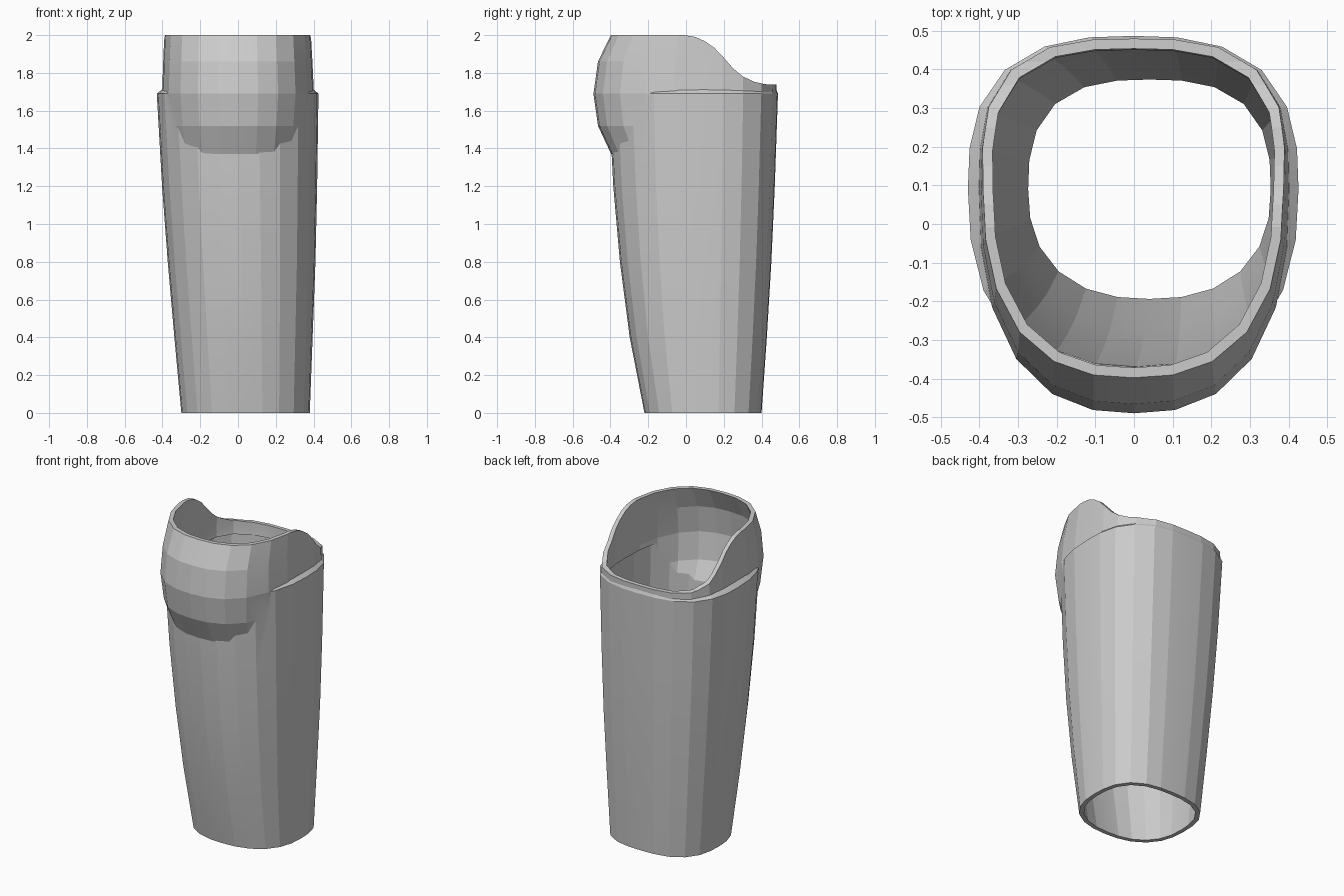
import bpy, bmesh
from math import cos, sin, pi

if "Cube" in bpy.data.objects:
    bpy.data.objects.remove(bpy.data.objects["Cube"])

SEGS = 24


def add_object(name, bm):
    bmesh.ops.recalc_face_normals(bm, faces=bm.faces)
    mesh = bpy.data.meshes.new(name)
    bm.to_mesh(mesh)
    bm.free()
    ob = bpy.data.objects.new(name, mesh)
    bpy.context.collection.objects.link(ob)
    return ob


def loft(name, rings, nf, nb, inset=0.0):
    """Closed solid through rings (z, left, right, front, back)."""
    bm = bmesh.new()
    loops = []
    for z, left, right, front, back in rings:
        cx, cy = (left + right) / 2, 0.09
        a = (right - left) / 2 - inset
        loop = []
        for i in range(SEGS):
            t = 2 * pi * i / SEGS
            c, s = cos(t), sin(t)
            n = nb if s > 0 else nf
            b = (back - cy if s > 0 else cy - front) - inset
            r = (abs(c) ** n + abs(s) ** n) ** (-1 / n)
            loop.append(bm.verts.new((cx + a * r * c, cy + b * r * s, z)))
        loops.append(loop)
    for lo, hi in zip(loops, loops[1:]):
        for i in range(SEGS):
            j = (i + 1) % SEGS
            bm.faces.new((lo[i], lo[j], hi[j], hi[i]))
    bm.faces.new(loops[0][::-1])
    bm.faces.new(loops[-1])
    return add_object(name, bm)


def boolean(ob, other, op):
    other.hide_render = True
    m = ob.modifiers.new(op, 'BOOLEAN')
    m.operation, m.object, m.solver = op, other, 'EXACT'
    bpy.context.view_layer.objects.active = ob
    bpy.ops.object.modifier_apply(modifier=m.name)
    bpy.data.objects.remove(other, do_unlink=True)


# Shin tube, with a bevelled shoulder as its last ring
shin = [(0, -.30, .38, -.22, .40), (.4, -.337, .395, -.298, .428),
        (.8, -.372, .41, -.35, .452), (1.2, -.402, .419, -.385, .47),
        (1.69, -.43, .426, -.41, .487)]
shoulder = (1.722, -.39, .388, -.37, .474)

# Knee cup bulging from the front of the shin
knee = [(1.37, -.36, .36, -.396, .44), (1.52, -.387, .387, -.466, .465),
        (1.69, -.402, .402, -.49, .479), (1.86, -.396, .394, -.466, .482),
        (2.0, -.39, .386, -.398, .482)]

# Hollow cores, one wall thickness smaller
shin_core = [(-.1, -.29, .375, -.20, .392)] + shin[:-1] + [(1.66, -.428, .425, -.408, .486)]
knee_core = [(1.40,) + knee[0][1:]] + knee[1:] + [(2.15, -.38, .38, -.33, .482)]

body = loft("leg_shell", shin + [shoulder], 2.4, 2.75)
boolean(body, loft("knee_cup", knee, 2.5, 3.0), 'UNION')
boolean(body, loft("shin_core", shin_core, 2.4, 2.75, .026), 'DIFFERENCE')
boolean(body, loft("knee_core", knee_core, 2.5, 3.0, .026), 'DIFFERENCE')

# S-shaped scoop that lowers the rim at the back
profile = [(-.02, 2.002), (.05, 1.99), (.1, 1.968), (.15, 1.933), (.2, 1.88),
           (.25, 1.823), (.3, 1.782), (.36, 1.753), (.42, 1.74), (.6, 1.733),
           (.6, 2.3), (-.02, 2.3)]
bm = bmesh.new()
face = bm.faces.new([bm.verts.new((-.7, y, z)) for y, z in profile])
ext = bmesh.ops.extrude_face_region(bm, geom=[face])
bmesh.ops.translate(bm, vec=(1.4, 0, 0),
                    verts=[v for v in ext["geom"] if isinstance(v, bmesh.types.BMVert)])
boolean(body, add_object("rim_scoop", bm), 'DIFFERENCE')

# Soften only the shallow facets
body.select_set(True)
bpy.context.view_layer.objects.active = body
bpy.ops.object.shade_smooth_by_angle(angle=0.14)
